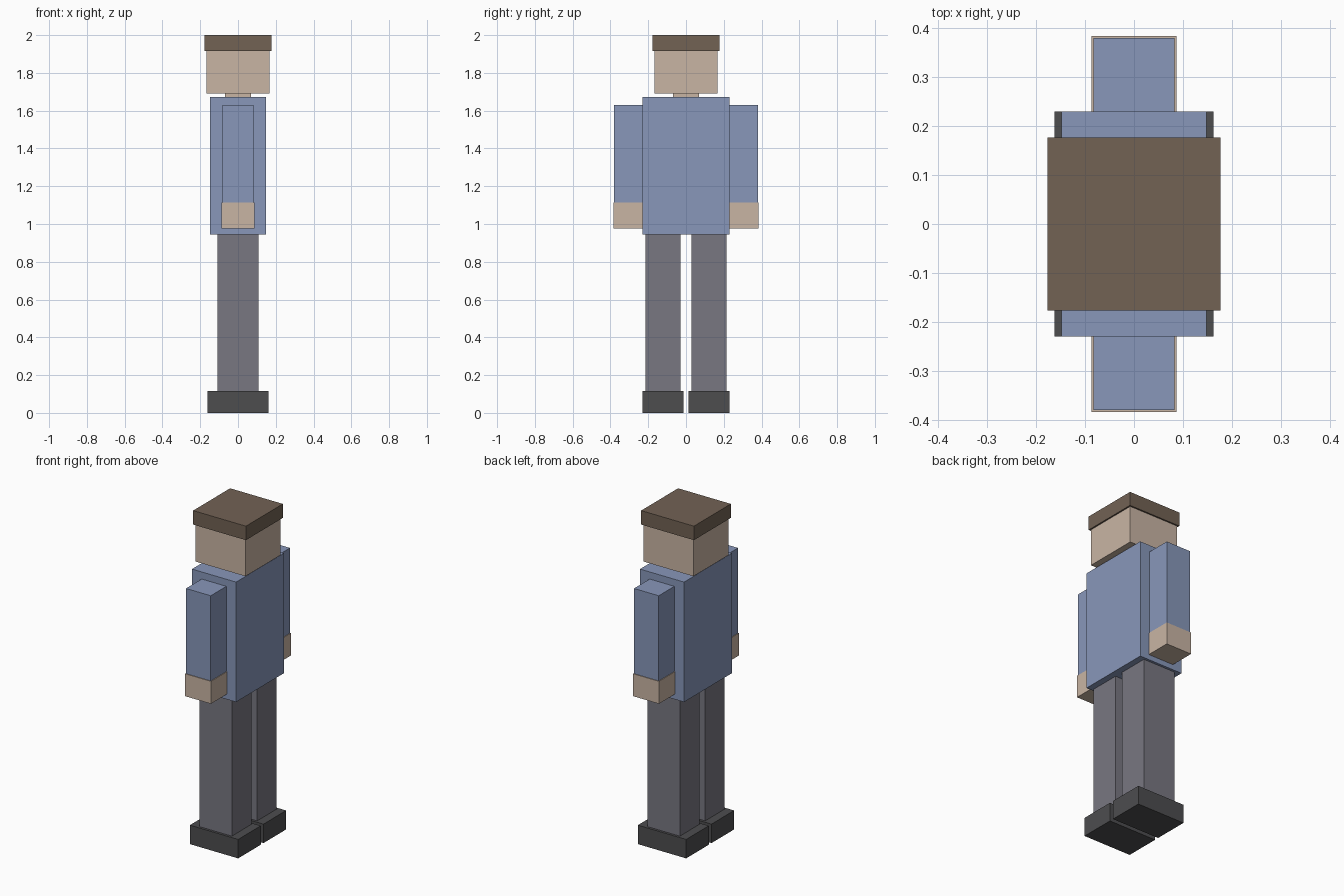
import bpy

cube = bpy.data.objects.get("Cube")
if cube:
    bpy.data.objects.remove(cube, do_unlink=True)


def make_material(name, rgb):
    linear = [((c / 255 + 0.055) / 1.055) ** 2.4 for c in rgb] + [1.0]
    mat = bpy.data.materials.new(name)
    mat.use_nodes = True
    mat.diffuse_color = linear
    shader = next(n for n in mat.node_tree.nodes if n.type == "BSDF_PRINCIPLED")
    shader.inputs["Base Color"].default_value = linear
    return mat


hair_brown = make_material("hair brown", (114, 98, 84))
skin = make_material("skin", (201, 181, 164))
shirt_blue = make_material("shirt blue", (136, 151, 186))
trouser_grey = make_material("trouser grey", (120, 119, 129))
shoe_black = make_material("shoe black", (77, 77, 79))


def block(name, half_x, y_range, z_range, mat):
    """Box centred on x = 0, spanning the given y and z ranges."""
    (y0, y1), (z0, z1) = y_range, z_range
    bpy.ops.mesh.primitive_cube_add(size=1, location=(0, (y0 + y1) / 2, (z0 + z1) / 2))
    obj = bpy.context.object
    obj.name = obj.data.name = name
    obj.scale = (2 * half_x, y1 - y0, z1 - z0)
    bpy.ops.object.transform_apply(location=False, rotation=False, scale=True)
    obj.data.materials.append(mat)
    return obj


def limb_pair(name, half_x, inner, outer, z_range, mat):
    """The same box on the front and the back side of the body."""
    block("front_" + name, half_x, (-outer, -inner), z_range, mat)
    block("back_" + name, half_x, (inner, outer), z_range, mat)


# Head
block("hair", 0.177, (-0.177, 0.177), (1.915, 2.0), hair_brown)
block("head", 0.168, (-0.168, 0.168), (1.69, 1.93), skin)
block("neck", 0.07, (-0.07, 0.07), (1.65, 1.70), skin)

# Body
block("torso", 0.148, (-0.23, 0.23), (0.945, 1.673), shirt_blue)

# Arms and hands
limb_pair("arm", 0.083, 0.215, 0.38, (1.10, 1.63), shirt_blue)
limb_pair("hand", 0.087, 0.211, 0.384, (0.977, 1.113), skin)

# Legs and shoes
limb_pair("leg", 0.109, 0.028, 0.215, (0.05, 0.96), trouser_grey)
limb_pair("shoe", 0.162, 0.013, 0.23, (0.0, 0.115), shoe_black)
